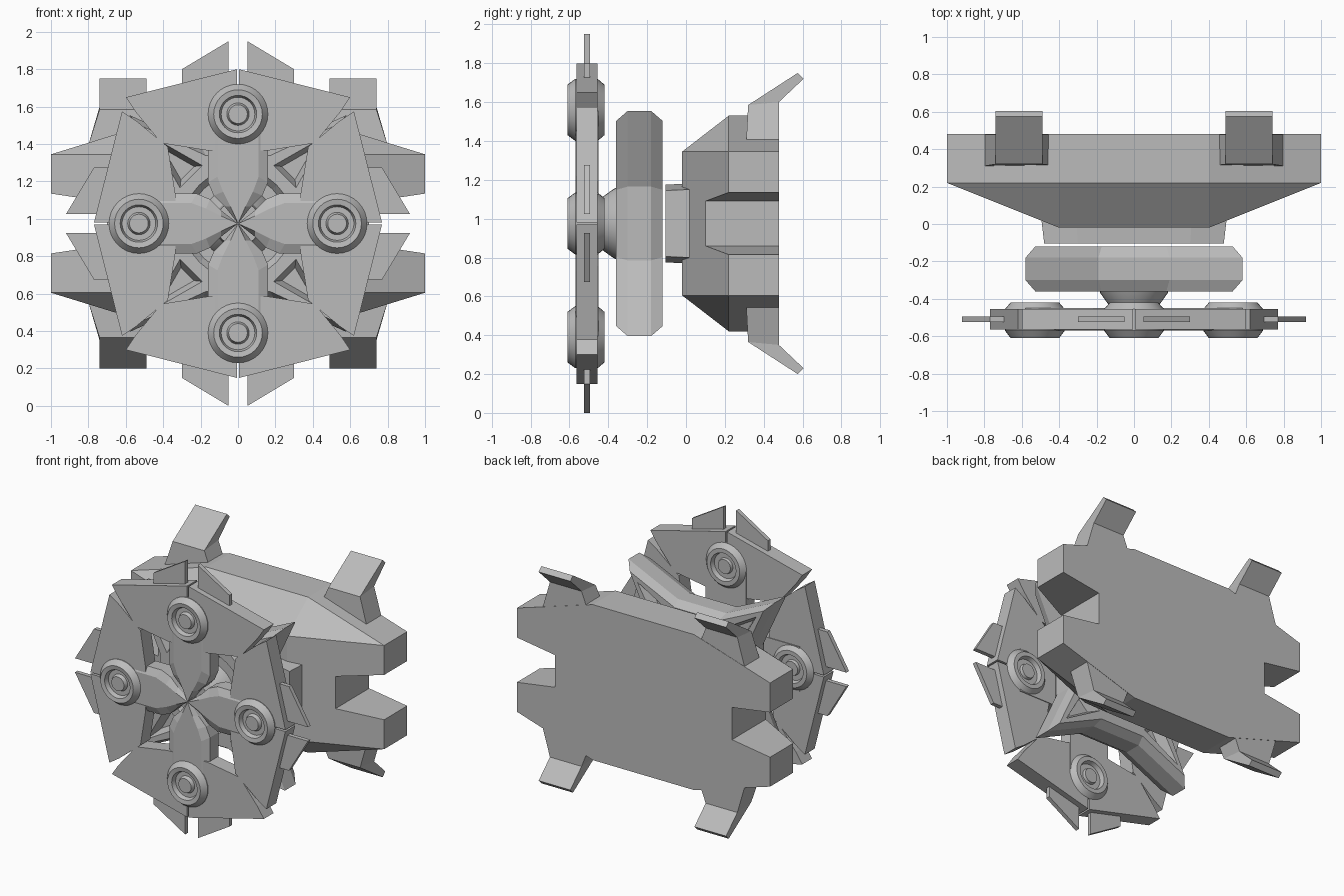
import bpy, bmesh, math
from mathutils import Vector

if "Cube" in bpy.data.objects:
    bpy.data.objects.remove(bpy.data.objects["Cube"])

CZ = 0.975  # height of the centre axis
mat = bpy.data.materials.new("grey")
mat.diffuse_color = (0.5, 0.5, 0.5, 1)
mat.use_nodes = True
mat.node_tree.nodes["Principled BSDF"].inputs["Base Color"].default_value = mat.diffuse_color


def finish(name, bm, smooth=False):
    bmesh.ops.recalc_face_normals(bm, faces=bm.faces)
    me = bpy.data.meshes.new(name)
    bm.to_mesh(me)
    bm.free()
    ob = bpy.data.objects.new(name, me)
    bpy.context.collection.objects.link(ob)
    me.materials.append(mat)
    if smooth:
        bpy.ops.object.select_all(action='DESELECT')
        ob.select_set(True)
        bpy.context.view_layer.objects.active = ob
        bpy.ops.object.shade_smooth_by_angle(angle=math.radians(25))
    return ob


def loft(name, sections, smooth=False):
    """Skin a list of equal-length 3D loops and cap both ends."""
    bm = bmesh.new()
    rings = [[bm.verts.new(p) for p in s] for s in sections]
    n = len(rings[0])
    for a, b in zip(rings, rings[1:]):
        for i in range(n):
            j = (i + 1) % n
            bm.faces.new((a[i], a[j], b[j], b[i]))
    bm.faces.new(rings[0])
    bm.faces.new(rings[-1])
    return finish(name, bm, smooth)


def hull(name, pts):
    bm = bmesh.new()
    for p in pts:
        bm.verts.new(p)
    bmesh.ops.convex_hull(bm, input=bm.verts)
    bmesh.ops.dissolve_limit(bm, angle_limit=0.01, verts=bm.verts, edges=bm.edges)
    return finish(name, bm)


def at(pts, y, k=1.0):
    """Place an outline (x, height from axis) at depth y, scaled by k."""
    return [(x * k, y, CZ + z * k) for x, z in pts]


def turn(pts, q, shift=0.0):
    """Move an outline inwards by shift, then rotate by q quarter turns."""
    c, s = [(1, 0), (0, 1), (-1, 0), (0, -1)][q]
    return [(x * c - (z - shift) * s, x * s + (z - shift) * c) for x, z in pts]


def circle(cx, cz, r, n=32):
    return [(cx + r * math.cos(2 * math.pi * i / n), cz + r * math.sin(2 * math.pi * i / n))
            for i in range(n)]


def cut(ob, cutter):
    m = ob.modifiers.new("cut", 'BOOLEAN')
    m.operation, m.solver, m.object = 'DIFFERENCE', 'EXACT', cutter
    bpy.context.view_layer.objects.active = ob
    bpy.ops.object.modifier_apply(modifier=m.name)
    bpy.data.objects.remove(cutter)


# Rear body: wedge-fronted block with tapered side notches
pts = []
for sx in (-1, 1):
    for sz in (-1, 1):
        pts.append((sx * 0.4, -0.02, CZ + sz * 0.37))
        for y in (0.22, 0.48):
            pts += [(sx, y, CZ + sz * 0.37), (sx * 0.4, y, CZ + sz * 0.555)]
body = hull("rear_body", pts)
for s in (-1, 1):
    secs = []
    for x, h in ((0.7, 0.115), (1.1, 0.175)):
        secs.append([(s * x, -0.2, CZ - h), (s * x, 0.6, CZ - h),
                     (s * x, 0.6, CZ + h), (s * x, -0.2, CZ + h)])
    cut(body, loft("notch_cutter", secs))

# Raised pad on the body front
pad = [(0.48, 0.17), (0.3, 0.2), (-0.3, 0.2), (-0.48, 0.17),
       (-0.48, -0.17), (-0.3, -0.2), (0.3, -0.2), (0.48, -0.17)]
loft("front_pad", [at(pad, -0.105), at(pad, 0.1, 1.05)])

# Four bent claws at the back
for sx in (-1, 1):
    for sz in (-1, 1):
        secs = []
        for x0, x1, ya, za, yb, zb in ((0.41, 0.80, 0.31, 0.42, 0.478, 0.42),
                                       (0.49, 0.74, 0.32, 0.61, 0.478, 0.625),
                                       (0.49, 0.74, 0.575, 0.775, 0.605, 0.745)):
            secs.append([(sx * x0, ya, CZ + sz * za), (sx * x1, ya, CZ + sz * za),
                         (sx * x1, yb, CZ + sz * zb), (sx * x0, yb, CZ + sz * zb)])
        loft("claw", secs)

# Four-pointed star frame with bevelled rims and kite recesses
star = []
for q in range(4):
    star += turn([(0.58, 0.58), (0.19, 0.40), (-0.19, 0.40)], q)
frame = loft("star_frame", [at(star, -0.36, 0.91), at(star, -0.30),
                            at(star, -0.18), at(star, -0.12, 0.91)])
kite = [(0.47, 0.47), (0.19, 0.31), (0.25, 0.25), (0.31, 0.19)]
floor = [(0.40, 0.40), (0.235, 0.305), (0.27, 0.27), (0.305, 0.235)]
for q in range(4):
    k, f = turn(kite, q), turn(floor, q)
    for y0, y1 in ((-0.361, -0.29), (-0.119, -0.19)):
        cut(frame, loft("kite_cutter", [at(k, y0), at(f, y1)]))
cut(frame, loft("dish_cutter", [at(circle(0, 0, 0.30), -0.37), at(circle(0, 0, 0.26), -0.32)]))

# Hub cone joining the star frame to the cross
loft("hub_cone", [at(circle(0, 0, r), y) for r, y in
                  ((0.12, -0.50), (0.13, -0.44), (0.18, -0.37), (0.20, -0.31))], True)

# Outlines for one quarter of the front ring, pointing up
arm = [(0, 0), (0.07, 0.09), (0.13, 0.15), (0.16, 0.22), (0.16, 0.58),
       (-0.16, 0.58), (-0.16, 0.22), (-0.13, 0.15), (-0.07, 0.09)]
arm_top = [(0, 0), (0.04, 0.09), (0.08, 0.17), (0.11, 0.25), (0.11, 0.58),
           (-0.11, 0.58), (-0.11, 0.25), (-0.08, 0.17), (-0.04, 0.09)]
wing = [(0.006, 0.825), (0.60, 0.675), (0.55, 0.60), (0.41, 0.43), (0.16, 0.39), (0.006, 0.39)]
fin = [(0.05, 0.975), (0.30, 0.825), (0.30, 0.72), (0.05, 0.78)]
knob = [(0.05, -0.575), (0.05, -0.59), (0.055, -0.595), (0.06, -0.575), (0.09, -0.575), (0.10, -0.605),
        (0.13, -0.61), (0.16, -0.57), (0.16, -0.455), (0.13, -0.42), (0.10, -0.42),
        (0.09, -0.45), (0.055, -0.45), (0.05, -0.43)]
knob[:3] = [(0.05, -0.60)]

for q in range(4):
    shift = 0.055 * (q % 2)  # side quarters sit closer to the centre
    # Cross arm
    loft("cross_arm", [at(turn(arm_top, q, 0), -0.57),
                       at(turn(arm, q, 0), -0.545), at(turn(arm, q, 0), -0.45)])
    # Round pivot with stepped faces on both sides
    cx, cz = turn([(0, 0.585)], q, shift)[0]
    loft("pivot", [at(circle(cx, cz, r), y) for r, y in knob], True)
    # Split armour plate and thin fins
    for s in (-1, 1):
        w = turn([(s * x, z) for x, z in wing], q, shift)
        loft("ring_plate", [at(w, -0.565), at(w, -0.455)])
        f = turn([(s * x, z) for x, z in fin], q, shift)
        loft("ring_fin", [at(f, -0.525), at(f, -0.495)])
